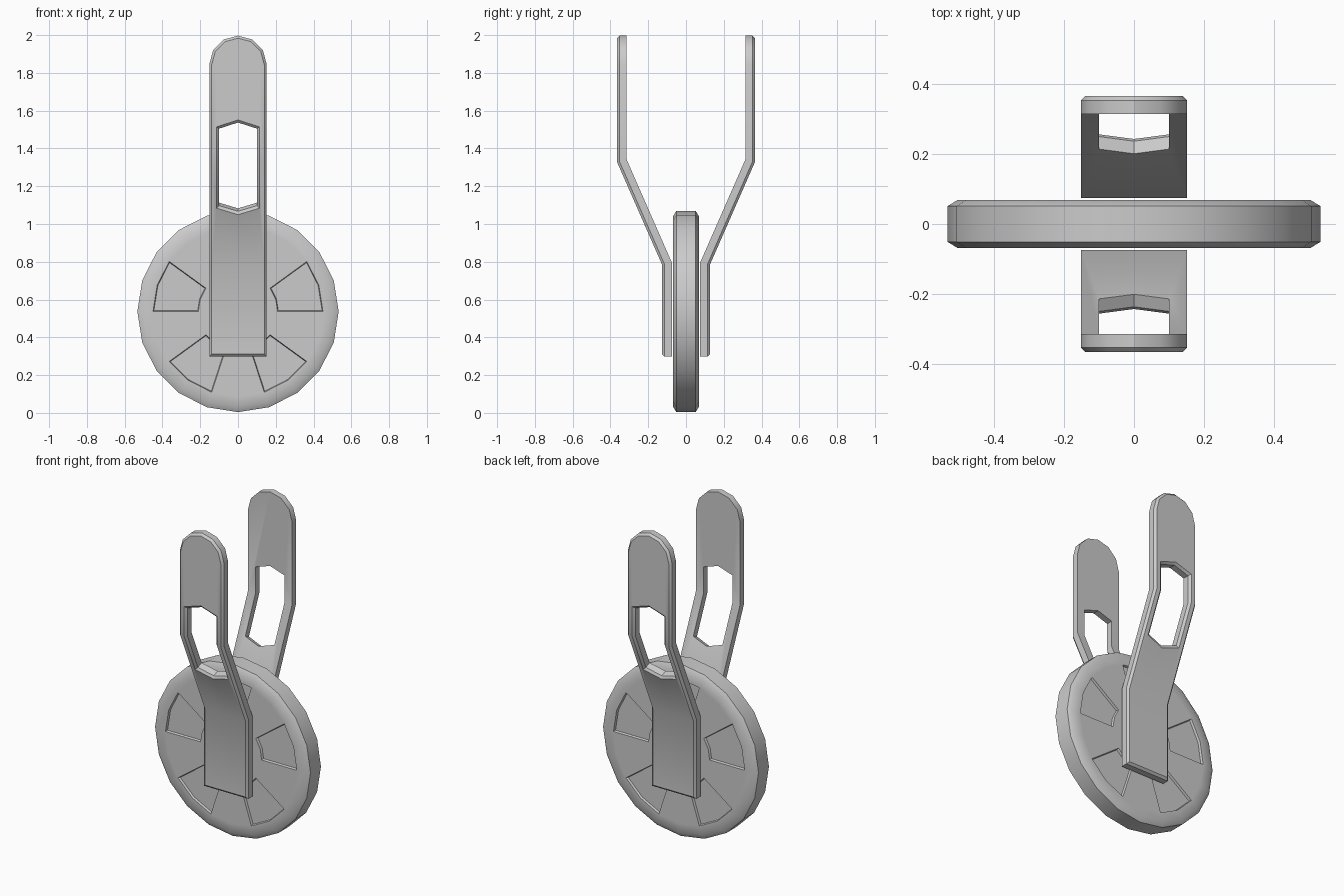
import bpy, bmesh
from math import sin, cos, tan, atan2, pi, radians

if "Cube" in bpy.data.objects:
    bpy.data.objects.remove(bpy.data.objects["Cube"])


def finish(bm, name, angle):
    bmesh.ops.recalc_face_normals(bm, faces=bm.faces[:])
    mesh = bpy.data.meshes.new(name)
    bm.to_mesh(mesh)
    bm.free()
    ob = bpy.data.objects.new(name, mesh)
    bpy.context.collection.objects.link(ob)
    bpy.ops.object.select_all(action='DESELECT')
    ob.select_set(True)
    bpy.context.view_layer.objects.active = ob
    bpy.ops.object.shade_smooth_by_angle(angle=radians(angle))
    return ob


# Wheel: 20-sided chamfered disc with five shallow recesses per face
def build_wheel():
    n, zc = 20, 0.537
    half = [(0.21, 0.068), (0.45, 0.068), (0.505, 0.068), (0.533, 0.051)]
    profile = [(r, -y) for r, y in half] + [(r, y) for r, y in reversed(half)]
    bm = bmesh.new()
    rings = [[bm.verts.new((r * cos(2 * pi * i / n), y, zc + r * sin(2 * pi * i / n)))
              for i in range(n)] for r, y in profile]
    pockets = []
    for k, (a, b) in enumerate(zip(rings, rings[1:])):
        for i in range(n):
            j = (i + 1) % n
            f = bm.faces.new((a[i], a[j], b[j], b[i]))
            if k in (0, len(rings) - 2) and i % 4 < 2:
                pockets.append(f)
    bm.faces.new(rings[0])
    bm.faces.new(rings[-1])
    bmesh.ops.recalc_face_normals(bm, faces=bm.faces[:])
    bmesh.ops.inset_region(bm, faces=pockets, thickness=0.004, depth=-0.014,
                           use_even_offset=True)
    finish(bm, "wheel", 40)


# Fork arm: bent strap with rounded top, slot and chamfered outer edges
def build_arm(name, side):
    z0, z1, ya, yb = 0.785, 1.33, 0.127, 0.366
    t, w, h = 0.052, 0.152, 0.10
    theta = atan2(yb - ya, z1 - z0)

    def outer_y(z):
        return ya + (yb - ya) * min(max((z - z0) / (z1 - z0), 0), 1)

    def inward(z):
        if z in (z0, z1):
            return -t, t * tan(theta / 2)
        if z0 < z < z1:
            return -t * cos(theta), t * sin(theta)
        return -t, 0

    arc = [(w * cos(i * pi / 6), 1.845 + w * sin(i * pi / 6)) for i in range(3)] + [(0, 1.997)]
    panels = [
        [(0, 0.298), (w, 0.298), (w, z0), (0, z0)],
        [(0, z0), (w, z0), (w, z1), (h, z1), (h, 1.092), (0, 1.062)],
        [(h, z1), (w, z1)] + arc + [(0, 1.537), (h, 1.505)],
    ]
    bm = bmesh.new()
    for s in (1, -1):
        for p in panels:
            bm.faces.new([bm.verts.new((s * x, side * outer_y(z), z)) for x, z in p][::s])
    bmesh.ops.remove_doubles(bm, verts=bm.verts[:], dist=0.0001)
    # snap heights back to the exact bend values before offsetting
    outer = set(bm.faces)
    rim = [e for e in bm.edges if len(e.link_faces) == 1]
    inner = {}
    for v in list(bm.verts):
        z = next((b for b in (z0, z1) if abs(v.co.z - b) < 1e-4), v.co.z)
        dy, dz = inward(z)
        inner[v] = bm.verts.new((v.co.x, v.co.y + side * dy, v.co.z + dz))
    for f in outer:
        bm.faces.new([inner[v] for v in reversed(f.verts)])
    for e in rim:
        a, b = e.verts
        bm.faces.new((a, b, inner[b], inner[a]))
    bmesh.ops.recalc_face_normals(bm, faces=bm.faces[:])
    bmesh.ops.bevel(bm, geom=rim, offset=0.013, offset_type='OFFSET', segments=1,
                    profile=0.5, affect='EDGES')
    finish(bm, name, 30)


build_wheel()
build_arm("front_arm", -1)
build_arm("back_arm", 1)
